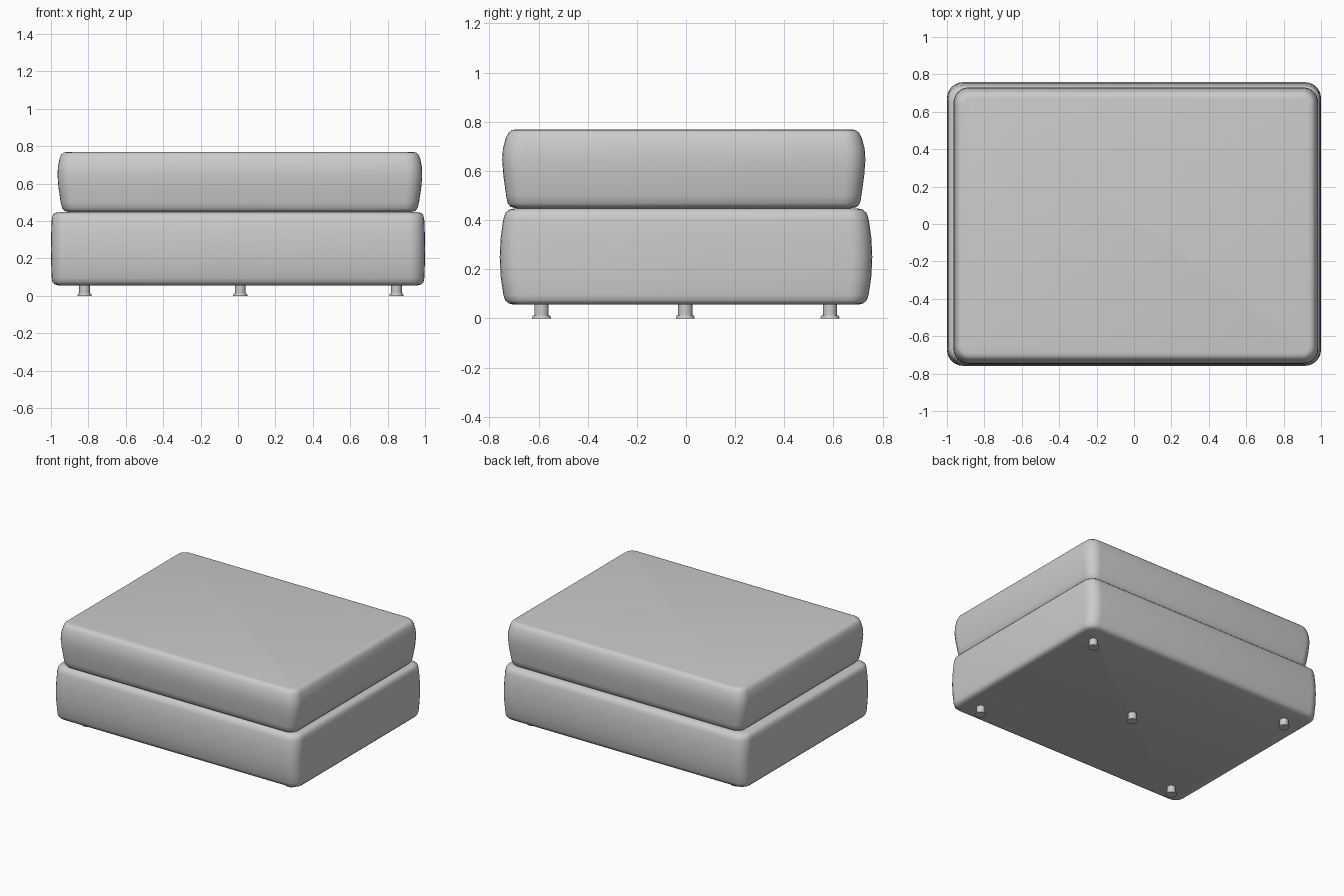
import bpy, bmesh, math

if "Cube" in bpy.data.objects:
    bpy.data.objects.remove(bpy.data.objects["Cube"])


def finish(name, bm, angle):
    bmesh.ops.recalc_face_normals(bm, faces=bm.faces)
    me = bpy.data.meshes.new(name)
    bm.to_mesh(me)
    bm.free()
    ob = bpy.data.objects.new(name, me)
    bpy.context.collection.objects.link(ob)
    bpy.ops.object.select_all(action='DESELECT')
    ob.select_set(True)
    bpy.context.view_layer.objects.active = ob
    bpy.ops.object.shade_smooth_by_angle(angle=math.radians(angle))
    return ob


def rounded_ring(bm, hx, hy, r, z, steps=6):
    """Rounded rectangle of vertices at height z."""
    ring = []
    for k, (sx, sy) in enumerate([(1, 1), (-1, 1), (-1, -1), (1, -1)]):
        for i in range(steps + 1):
            a = math.pi / 2 * (k + i / steps)
            ring.append(bm.verts.new((sx * (hx - r) + r * math.cos(a),
                                      sy * (hy - r) + r * math.sin(a), z)))
    return ring


def cushion(name, profile, centre):
    """Loft rounded rectangles; profile rows are z, half x, half y, corner radius."""
    bm = bmesh.new()
    rings = [rounded_ring(bm, hx, hy, r, z) for z, hx, hy, r in profile]
    for a, b in zip(rings, rings[1:]):
        n = len(a)
        for i in range(n):
            bm.faces.new((a[i], a[(i + 1) % n], b[(i + 1) % n], b[i]))
    bm.faces.new(rings[0][::-1])
    bm.faces.new(rings[-1])
    ob = finish(name, bm, 40)
    ob.location = (centre[0], centre[1], 0)
    return ob


# Lower upholstered block
cushion("base_block", [
    (0.056, 0.960, 0.703, 0.050),
    (0.061, 0.981, 0.722, 0.065),
    (0.073, 0.992, 0.735, 0.075),
    (0.095, 0.996, 0.743, 0.080),
    (0.170, 0.999, 0.754, 0.085),
    (0.250, 1.000, 0.758, 0.085),
    (0.330, 0.999, 0.754, 0.085),
    (0.405, 0.996, 0.743, 0.080),
    (0.430, 0.991, 0.734, 0.075),
    (0.443, 0.979, 0.718, 0.065),
    (0.448, 0.955, 0.695, 0.050),
], (0, 0))

# Upper seat cushion, slightly off centre
cushion("seat_cushion", [
    (0.448, 0.915, 0.680, 0.050),
    (0.453, 0.937, 0.704, 0.060),
    (0.468, 0.950, 0.717, 0.070),
    (0.500, 0.958, 0.723, 0.075),
    (0.580, 0.970, 0.734, 0.080),
    (0.645, 0.975, 0.739, 0.080),
    (0.690, 0.973, 0.736, 0.080),
    (0.735, 0.964, 0.724, 0.075),
    (0.755, 0.955, 0.713, 0.065),
    (0.766, 0.942, 0.700, 0.055),
    (0.769, 0.925, 0.683, 0.045),
], (0.010, -0.009))


def leg(name, x, y, sides=24):
    """Round stem with a flared foot."""
    bm = bmesh.new()
    rings = []
    for r, z in [(0.038, 0), (0.038, 0.005), (0.034, 0.012), (0.029, 0.012), (0.029, 0.065)]:
        rings.append([bm.verts.new((r * math.cos(math.tau * i / sides),
                                    r * math.sin(math.tau * i / sides), z))
                      for i in range(sides)])
    for a, b in zip(rings, rings[1:]):
        for i in range(sides):
            j = (i + 1) % sides
            bm.faces.new((a[i], a[j], b[j], b[i]))
    bm.faces.new(rings[0][::-1])
    bm.faces.new(rings[-1])
    finish(name, bm, 30).location = (x, y, 0)


# Four corner legs and one in the middle
for side, x in (("left", -0.82), ("right", 0.847)):
    for end, y in (("front", -0.588), ("back", 0.586)):
        leg(f"{end}_{side}_leg", x, y)
leg("centre_leg", 0.012, -0.003)
